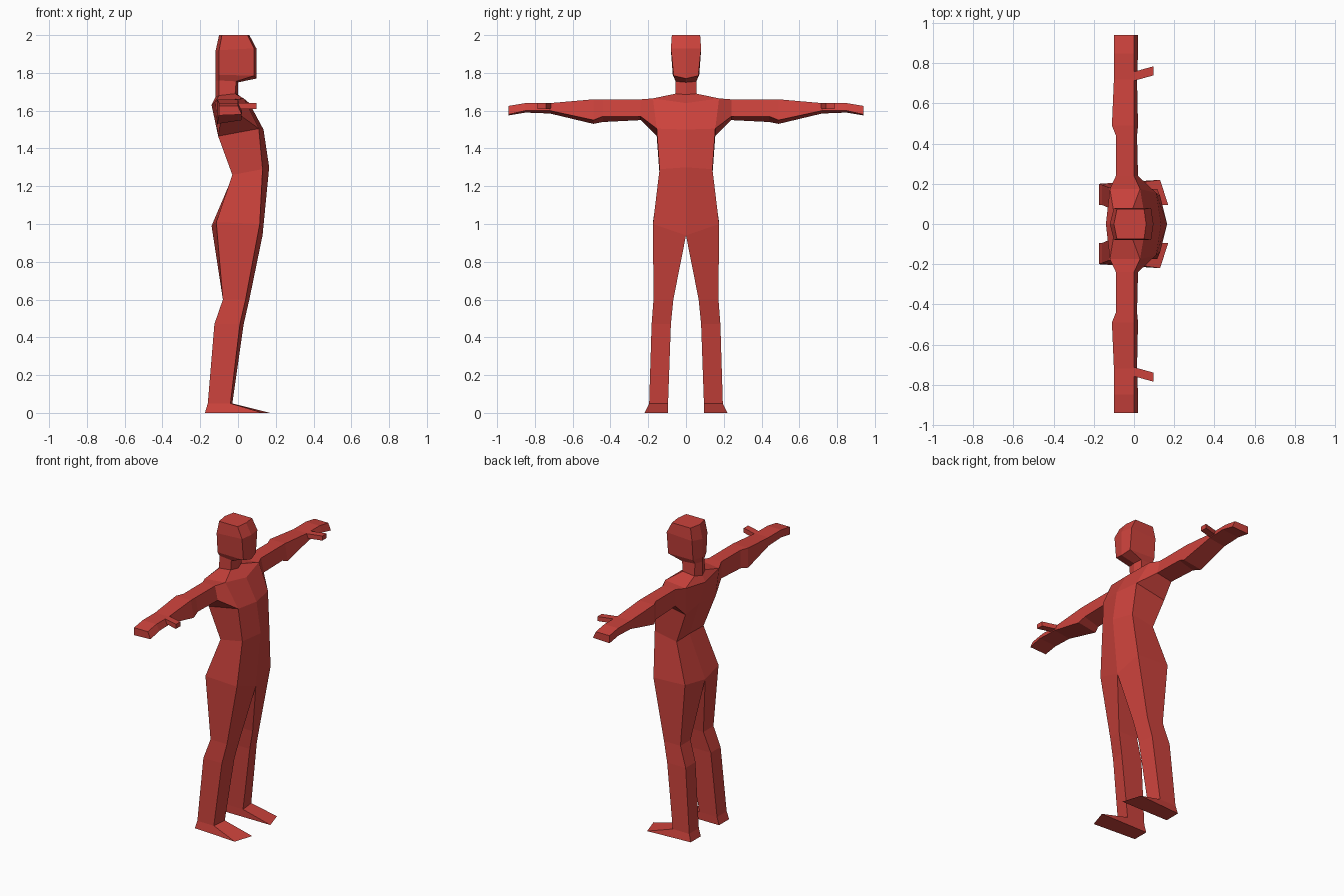
import bpy, bmesh

if "Cube" in bpy.data.objects:
    bpy.data.objects.remove(bpy.data.objects["Cube"])

red = bpy.data.materials.new("red")
red.diffuse_color = (0.6, 0.055, 0.045, 1)
red.use_nodes = True
red.node_tree.nodes["Principled BSDF"].inputs["Base Color"].default_value = red.diffuse_color


def loft(bm, rings, side, skip=lambda i, k: False, cap_start=False, cap_end=False):
    """Join four-point rings with quads; side = -1 gives the mirrored half."""
    vs = [[bm.verts.new((x, y * side, z)) for x, y, z in r] for r in rings]
    for i in range(len(vs) - 1):
        a, b = vs[i], vs[i + 1]
        for k in range(4):
            if not skip(i, k):
                m = (k + 1) % 4
                bm.faces.new((a[k], a[m], b[m], b[k]))
    if cap_start:
        bm.faces.new(vs[0])
    if cap_end:
        bm.faces.new(vs[-1])


def finish(bm, name):
    bmesh.ops.remove_doubles(bm, verts=bm.verts, dist=0.0005)
    bmesh.ops.recalc_face_normals(bm, faces=bm.faces)
    me = bpy.data.meshes.new(name)
    bm.to_mesh(me)
    bm.free()
    me.materials.append(red)
    bpy.context.collection.objects.link(bpy.data.objects.new(name, me))


# Half torso and head, upwards: front centre (x, z), front side (x, y, z),
# back side (x, y, z), back centre (x, z)
torso_rows = [
    (.13, .94, .115, .175, 1.0, -.115, .175, 1.01, -.14, .99),        # hips
    (.165, 1.3, .13, .14, 1.29, -.03, .14, 1.26, -.025, 1.26),        # waist
    (.135, 1.5, .11, .155, 1.505, -.105, .155, 1.465, -.095, 1.48),   # chest
    (.06, 1.64, .03, .175, 1.665, -.12, .175, 1.65, -.14, 1.63),      # shoulders
    (0, 1.685, -.015, .055, 1.69, -.1, .055, 1.68, -.12, 1.67),       # neck base
    (0, 1.75, -.01, .055, 1.755, -.1, .05, 1.76, -.12, 1.76),         # neck top
    (.097, 1.77, .085, .065, 1.785, -.1, .07, 1.79, -.12, 1.79),      # jaw
    (.097, 1.93, .085, .08, 1.93, -.1, .08, 1.92, -.12, 1.91),        # brow
    (.06, 2.0, .05, .075, 2.0, -.085, .075, 2.0, -.1, 2.0),           # crown
]
torso = [[(r[0], 0, r[1]), r[2:5], r[5:8], (r[8], 0, r[9])] for r in torso_rows]

# Leg, upwards: z, inner front x, outer front x, back x, inner y, outer front y, outer back y
leg_rows = [
    (0, .17, .13, -.175, .095, .22, .2),
    (.05, -.03, -.04, -.16, .095, .195, .195),
    (.47, .03, .01, -.125, .08, .182, .182),
    (.6, .06, .04, -.08, .067, .172, .172),
]
leg = [[(fi, yi, z), (fo, yf, z), (b, yb, z), (b, yi, z)]
       for z, fi, fo, b, yi, yf, yb in leg_rows] + [torso[0]]

# Arm, outwards: y, front top x, front bottom x, back x, top z, front bottom z, back bottom z
arm_rows = [
    (.24, 0, .02, -.09, 1.66, 1.57, 1.55),
    (.44, 0, .015, -.09, 1.66, 1.57, 1.54),
    (.49, 0, .02, -.11, 1.66, 1.55, 1.53),
    (.72, 0, .015, -.1, 1.64, 1.6, 1.585),
    (.85, 0, .02, -.1, 1.64, 1.6, 1.59),
    (.94, 0, .02, -.1, 1.625, 1.58, 1.575),
]
chest, shoulder = torso[2], torso[3]
arm = [[shoulder[1], chest[1], chest[2], shoulder[2]]] + [
    [(ft, y, zt), (fb, y, zf), (b, y, zb), (b, y, zt)]
    for y, ft, fb, b, zt, zf, zb in arm_rows]

# Body: torso is open on the centre plane and where the arm joins
body = bmesh.new()
for s in (1, -1):
    loft(body, torso, s, skip=lambda i, k: k == 3 or (i == 2 and k == 1), cap_end=True)
    loft(body, leg, s, cap_start=True)
    loft(body, arm, s, cap_end=True)
finish(body, "body")

# Thumbs pointing forwards
thumbs = bmesh.new()
for s in (1, -1):
    rings = [[(x, y0, 1.61), (x, y1, 1.61), (x, y1, 1.64), (x, y0, 1.64)]
             for x, y0, y1 in ((-.03, .705, .75), (.097, .74, .785))]
    loft(thumbs, rings, s, cap_start=True, cap_end=True)
finish(thumbs, "thumbs")
